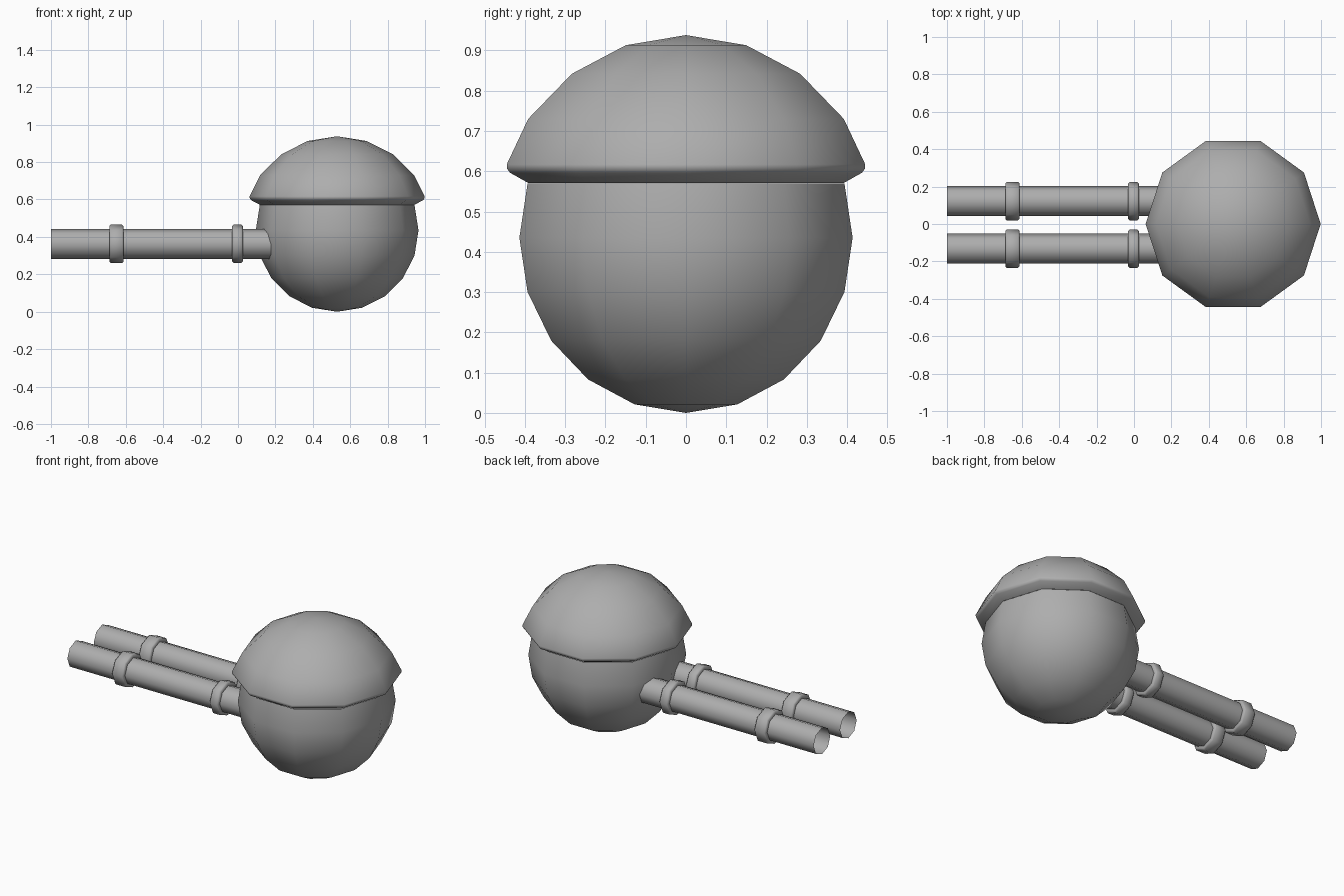
import bpy, math

if "Cube" in bpy.data.objects:
    bpy.data.objects.remove(bpy.data.objects["Cube"])

grey = bpy.data.materials.new("mid_grey")
grey.diffuse_color = (0.42, 0.42, 0.42, 1.0)
grey.use_nodes = True
grey.node_tree.nodes["Principled BSDF"].inputs["Base Color"].default_value = grey.diffuse_color


def lathe(name, profile, sides, turn=0.0, axis='Z', loc=(0, 0, 0), smooth=40):
    """Spin (radius, height) points around an axis; radius 0 makes a pole."""
    verts, rings, faces = [], [], []
    for r, h in profile:
        ring = []
        for i in range(1 if r == 0 else sides):
            a = turn + 2 * math.pi * i / sides
            c, s = r * math.cos(a), r * math.sin(a)
            p = (c, s, h) if axis == 'Z' else (h, c, s)
            ring.append(len(verts))
            verts.append(tuple(p[k] + loc[k] for k in range(3)))
        rings.append(ring)
    for a, b in zip(rings, rings[1:]):
        for i in range(sides):
            j = (i + 1) % sides
            if len(a) == 1:
                faces.append((a[0], b[j], b[i]))
            elif len(b) == 1:
                faces.append((a[i], a[j], b[0]))
            else:
                faces.append((a[i], a[j], b[j], b[i]))
    mesh = bpy.data.meshes.new(name)
    mesh.from_pydata(verts, [], faces)
    mesh.materials.append(grey)
    obj = bpy.data.objects.new(name, mesh)
    bpy.context.collection.objects.link(obj)
    bpy.context.view_layer.objects.active = obj
    obj.select_set(True)
    bpy.ops.object.shade_smooth_by_angle(angle=math.radians(smooth))
    obj.select_set(False)
    return obj


# Ten-sided ball, lower part up to the rim of the dome
R, CX, CZ = 0.435, 0.53, 0.435
ball = [(0 if k == 0 else R * math.sin(math.radians(18 * k)),
         -R * math.cos(math.radians(18 * k))) for k in range(7)]
lathe("ball_body", ball, 10, loc=(CX, 0, CZ))

# Overhanging dome with a rounded rim
dome = [(0.412, 0.571), (0.459, 0.596), (0.467, 0.606), (0.468, 0.617),
        (0.412, 0.73), (0.298, 0.842), (0.157, 0.913), (0, 0.938)]
lathe("dome_cap", dome, 10, loc=(CX, 0, 0))

# Twin open barrels, each with two raised collars
for side, y in (("front", -0.132), ("back", 0.122)):
    at = (0, y, 0.363)
    lathe(side + "_barrel", [(0.08, -1.0), (0.08, 0.25)], 8, 0, 'X', at, 50)
    for part, x0, x1 in (("outer", -0.688, -0.612), ("inner", -0.031, 0.026)):
        b = 0.007
        ring = [(0.078, x0), (0.095, x0), (0.102, x0 + b),
                (0.102, x1 - b), (0.095, x1), (0.078, x1)]
        lathe(f"{side}_{part}_collar", ring, 8, 0, 'X', at, 50)
